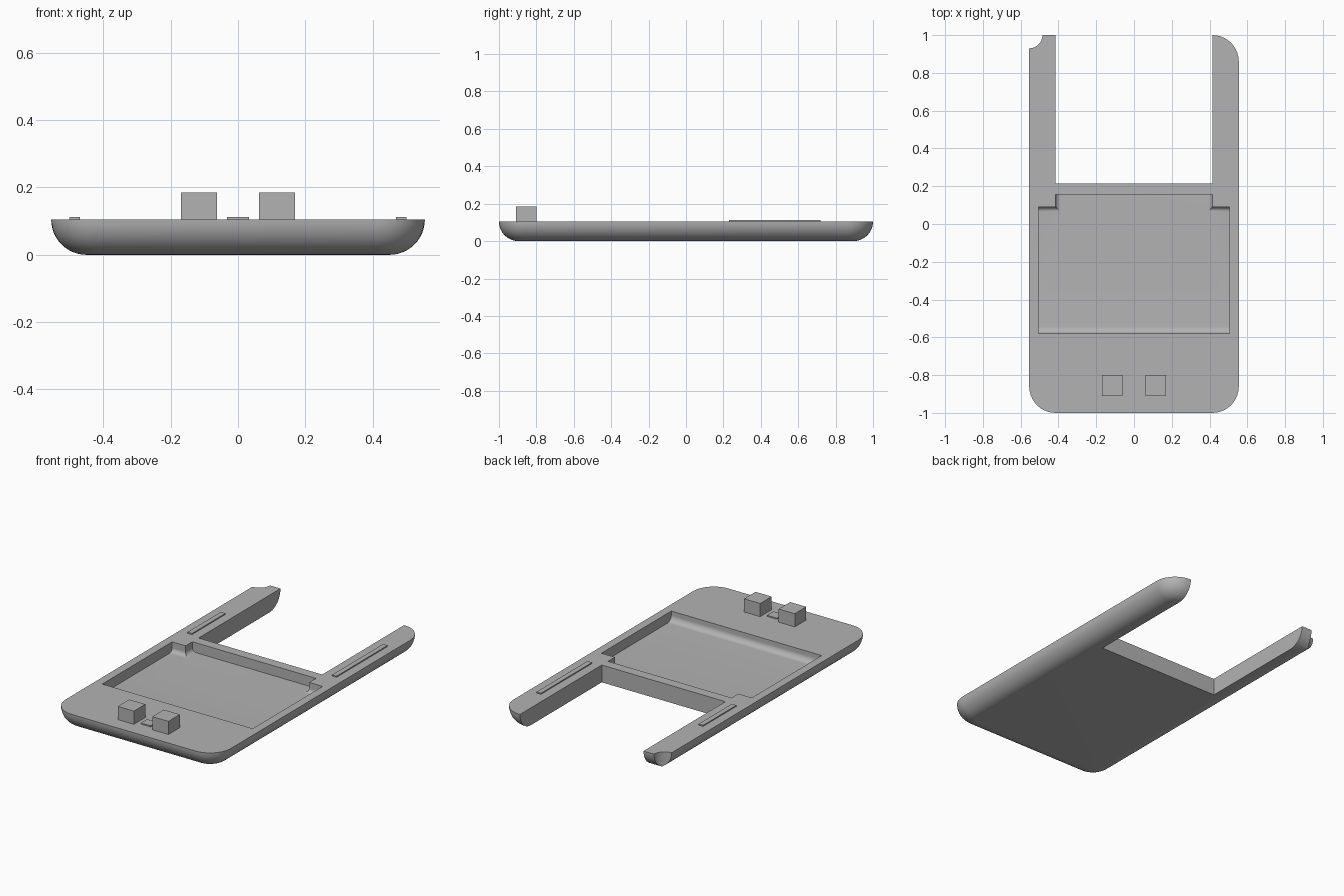
import bpy, bmesh, math
from mathutils import Vector

if "Cube" in bpy.data.objects:
    bpy.data.objects.remove(bpy.data.objects["Cube"], do_unlink=True)

TOP = 0.105       # deck height and radius of the rounded underside
HX, HY = 0.555, 1.0
FLOOR = 0.045     # floor of the shallow tray

grey = bpy.data.materials.new("mid_grey")
grey.use_nodes = True
colour = (0.45, 0.45, 0.45, 1)
grey.diffuse_color = colour
grey.node_tree.nodes["Principled BSDF"].inputs["Base Color"].default_value = colour


def finish(name, bm):
    bmesh.ops.recalc_face_normals(bm, faces=bm.faces)
    mesh = bpy.data.meshes.new(name)
    bm.to_mesh(mesh)
    bm.free()
    mesh.materials.append(grey)
    obj = bpy.data.objects.new(name, mesh)
    bpy.context.collection.objects.link(obj)
    return obj


def box(name, x0, x1, y0, y1, z0, z1):
    bm = bmesh.new()
    bmesh.ops.create_cube(bm, size=1)
    for v in bm.verts:
        v.co = Vector(((x0 + x1) / 2 + v.co.x * (x1 - x0),
                       (y0 + y1) / 2 + v.co.y * (y1 - y0),
                       (z0 + z1) / 2 + v.co.z * (z1 - z0)))
    return finish(name, bm)


def arc(cx, cy, r, start, n=10):
    """Quarter circle, counter-clockwise from the start angle in degrees."""
    return [(cx + r * math.cos(math.radians(start + 90 * i / n)),
             cy + r * math.sin(math.radians(start + 90 * i / n))) for i in range(n + 1)]


def trough(name, a0, a1, r0, r1, b0, b1, along_x):
    """Tray-shaped cutter with rounded lower edges, extruded from b0 to b1."""
    profile = [(a1, 0.2), (a0, 0.2)]
    profile += arc(a0 + r0, FLOOR + r0, r0, 180)
    profile += arc(a1 - r1, FLOOR + r1, r1, 270)
    bm = bmesh.new()
    ends = [[bm.verts.new((b, a, z) if along_x else (a, b, z)) for a, z in profile]
            for b in (b0, b1)]
    for ring in ends:
        bm.faces.new(ring)
    n = len(profile)
    for i in range(n):
        j = (i + 1) % n
        bm.faces.new((ends[0][i], ends[0][j], ends[1][j], ends[1][i]))
    return finish(name, bm)


def cut(target, cutter):
    mod = target.modifiers.new(cutter.name, 'BOOLEAN')
    mod.operation = 'DIFFERENCE'
    mod.solver = 'EXACT'
    mod.object = cutter
    bpy.context.view_layer.objects.active = target
    bpy.ops.object.modifier_apply(modifier=mod.name)
    bpy.data.objects.remove(cutter, do_unlink=True)


def outline(d):
    """Plan outline inset by d: three round corners and one square one."""
    r = 0.14
    cx, cy = HX - r, HY - r
    return (arc(cx, cy, r - d, 0) + [(-HX + d, HY - d)]
            + arc(-cx, -cy, r - d, 180) + arc(cx, -cy, r - d, 270))


# Body: stacked outlines forming a flat deck with a rounded underside
bm = bmesh.new()
rings = []
steps = 12
for k in range(steps + 1):
    t = math.pi / 2 * k / steps
    z = TOP * (1 - math.sin(t))
    rings.append([bm.verts.new((x, y, z)) for x, y in outline(TOP * (1 - math.cos(t)))])
for upper, lower in zip(rings, rings[1:]):
    for i in range(len(upper)):
        j = (i + 1) % len(upper)
        bm.faces.new((upper[i], upper[j], lower[j], lower[i]))
bm.faces.new(rings[0])
bm.faces.new(rings[-1])
body = finish("body", bm)

# Rear opening between the two arms
cut(body, box("rear_opening", -0.415, 0.415, 0.215, 1.2, -0.1, 0.3))

# Round bite out of the right arm tip
bm = bmesh.new()
bmesh.ops.create_cone(bm, cap_ends=True, segments=48, radius1=0.07, radius2=0.07, depth=0.6)
bmesh.ops.translate(bm, verts=bm.verts, vec=(-HX, HY, 0))
cut(body, finish("tip_bite", bm))

# Shallow tray: wide part, then the narrower rear part between corner tabs
cut(body, trough("tray_wide", -0.58, 0.09, 0.035, 0.025, -0.505, 0.505, True))
cut(body, trough("tray_rear", -0.415, 0.415, 0.025, 0.025, -0.2, 0.155, False))

bpy.ops.object.select_all(action='DESELECT')
body.select_set(True)
bpy.context.view_layer.objects.active = body
bpy.ops.object.shade_smooth_by_angle(angle=math.radians(30))

# Front blocks with a low pad between them
for side, s in (("left", 1), ("right", -1)):
    xa, xb = sorted((0.062 * s, 0.17 * s))
    box(side + "_block", xa, xb, -0.91, -0.80, TOP - 0.01, 0.185)
box("centre_pad", -0.033, 0.033, -0.885, -0.825, TOP - 0.01, 0.112)

# Thin raised rails on the arms
box("left_rail", 0.47, 0.50, 0.23, 0.72, TOP - 0.01, 0.112)
box("right_rail", -0.50, -0.47, 0.23, 0.55, TOP - 0.01, 0.112)
